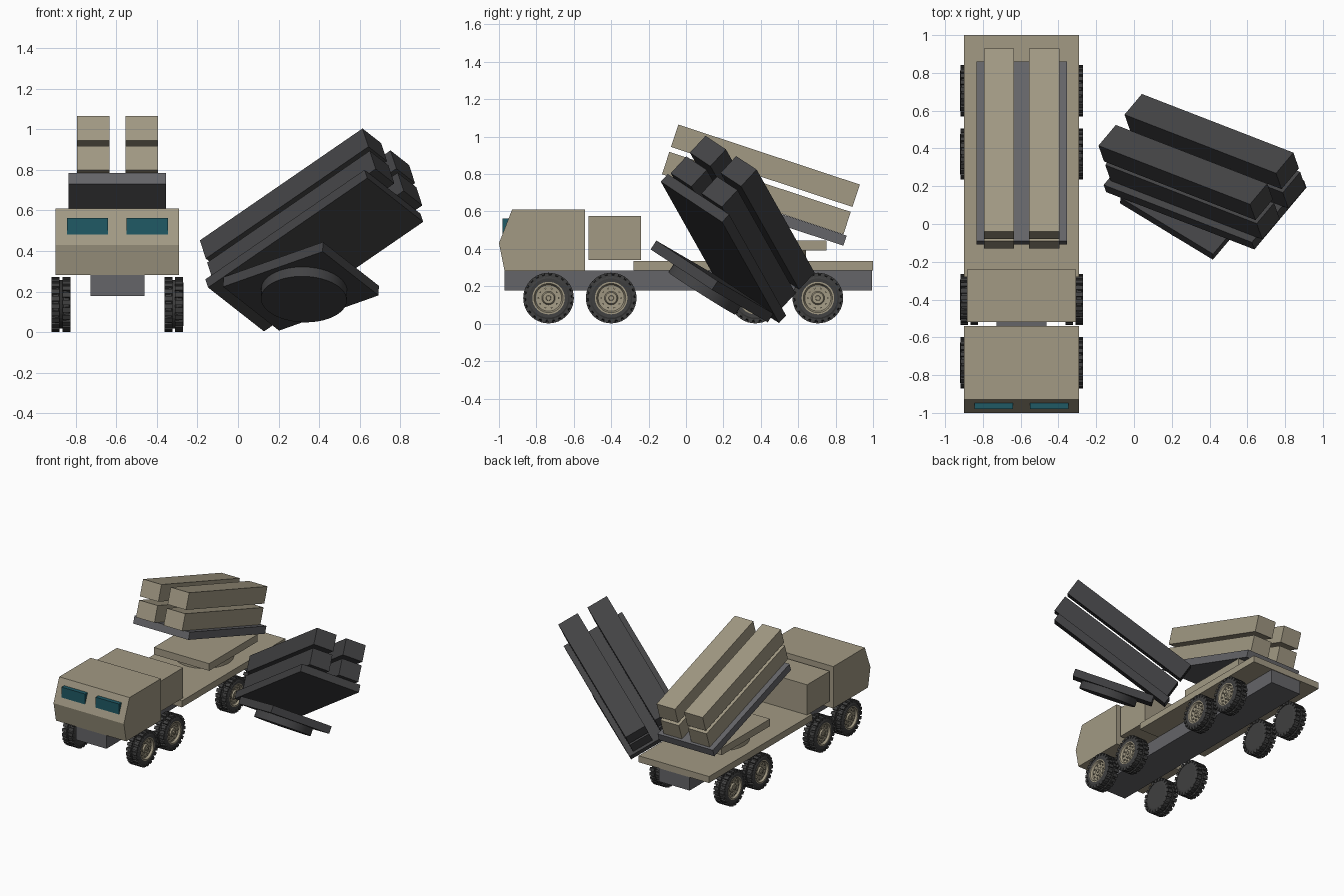
import bpy, bmesh, math
from mathutils import Matrix, Vector

cube = bpy.data.objects.get("Cube")
if cube:
    bpy.data.objects.remove(cube, do_unlink=True)

CX = -0.595                      # truck centre line
TILT = math.radians(18.3)        # launcher elevation


def material(name, rgb):
    m = bpy.data.materials.new(name)
    m.use_nodes = True
    m.diffuse_color = (*rgb, 1)
    bsdf = next(n for n in m.node_tree.nodes if n.type == 'BSDF_PRINCIPLED')
    bsdf.inputs["Base Color"].default_value = (*rgb, 1)
    bsdf.inputs["Roughness"].default_value = 0.8
    return m


TAN = material("desert tan", (0.36, 0.32, 0.23))
GREY = material("chassis grey", (0.13, 0.13, 0.14))
DARK = material("dark launcher grey", (0.055, 0.055, 0.058))
RUBBER = material("tyre rubber", (0.05, 0.05, 0.05))
GLASS = material("teal glass", (0.014, 0.1, 0.13))


def finish(name, bm, mat, matrix=None, smooth=False):
    bmesh.ops.recalc_face_normals(bm, faces=bm.faces)
    me = bpy.data.meshes.new(name)
    bm.to_mesh(me)
    bm.free()
    me.materials.append(mat)
    ob = bpy.data.objects.new(name, me)
    bpy.context.scene.collection.objects.link(ob)
    if matrix is not None:
        ob.matrix_world = matrix
    if smooth:
        bpy.ops.object.select_all(action='DESELECT')
        bpy.context.view_layer.objects.active = ob
        ob.select_set(True)
        bpy.ops.object.shade_smooth_by_angle(angle=math.radians(35))
    return ob


def add_box(bm, lo, hi):
    lo, hi = Vector(lo), Vector(hi)
    size = hi - lo
    m = Matrix.Translation((lo + hi) / 2) @ Matrix.Diagonal((*size, 1))
    return bmesh.ops.create_cube(bm, size=1, matrix=m)["verts"]


def box(name, lo, hi, mat, matrix=None):
    bm = bmesh.new()
    add_box(bm, lo, hi)
    return finish(name, bm, mat, matrix)


def at(x, y, z):
    return Matrix.Translation((x, y, z))


truck = at(CX, 0, 0)

# Cab: side profile extruded across the width
bm = bmesh.new()
profile = [(-0.97, 0.282), (-1.0, 0.43), (-0.93, 0.61), (-0.54, 0.61), (-0.54, 0.282)]
face = bm.faces.new([bm.verts.new((-0.305, y, z)) for y, z in profile])
ext = bmesh.ops.extrude_face_region(bm, geom=[face])["geom"]
bmesh.ops.translate(bm, vec=(0.61, 0, 0), verts=[v for v in ext if isinstance(v, bmesh.types.BMVert)])
finish("cab", bm, TAN, truck)
for side, label in ((1, "left"), (-1, "right")):
    x = 0.1475 * side
    box(label + "_windscreen", (x - 0.102, -0.98, 0.48), (x + 0.102, -0.93, 0.563), GLASS, truck)

# Chassis, equipment box and bed
box("chassis", (-0.133, -0.97, 0.178), (0.133, 0.995, 0.285), GREY, truck)
box("equipment_box", (-0.288, -0.52, 0.34), (0.288, -0.24, 0.577), TAN, truck)
box("cargo_bed", (-0.305, -0.28, 0.285), (0.305, 1.0, 0.336), TAN, truck)


# Wheels: lathed about the x axis, outer face towards +x
def lathe(points, steps):
    bm = bmesh.new()
    vs = [bm.verts.new((x, 0, r)) for x, r in points]
    es = [bm.edges.new(p) for p in zip(vs, vs[1:])]
    bmesh.ops.spin(bm, geom=vs + es, cent=(0, 0, 0), axis=(1, 0, 0),
                   angle=math.tau, steps=steps, use_merge=True)
    bmesh.ops.remove_doubles(bm, verts=bm.verts, dist=1e-5)
    return bm


def wheel(label, matrix):
    bm = lathe([(-0.046, 0), (-0.046, 0.1), (-0.04, 0.122), (-0.012, 0.127), (-0.006, 0.12),
                (0.006, 0.12), (0.012, 0.127), (0.04, 0.122), (0.048, 0.105),
                (0.046, 0.087), (0.02, 0.084)], 32)
    # Two staggered rows of tread blocks
    blocks = 22
    for row in (-1, 1):
        for i in range(blocks):
            turn = Matrix.Rotation(math.tau * (i + 0.25 * row) / blocks, 4, 'X')
            lo, hi = sorted((0.007 * row, 0.046 * row))
            vs = add_box(bm, (lo, -0.012, 0.112), (hi, 0.012, 0.135))
            bmesh.ops.transform(bm, matrix=turn, verts=vs)
    finish(label + "_tyre", bm, RUBBER, matrix)
    # Dished hub with a cap and a ring of bolts
    bm = lathe([(0.02, 0.087), (0.046, 0.087), (0.046, 0.078), (0.03, 0.07), (0.027, 0.036),
                (0.038, 0.03), (0.038, 0.014), (0.045, 0.012), (0.045, 0)], 32)
    for i in range(10):
        a = math.tau * i / 10
        m = at(0.03, 0.055 * math.cos(a), 0.055 * math.sin(a)) @ Matrix.Rotation(math.pi / 2, 4, 'Y')
        bmesh.ops.create_cone(bm, cap_ends=True, segments=6, radius1=0.006, radius2=0.006,
                              depth=0.014, matrix=m)
    finish(label + "_hub", bm, TAN, matrix, smooth=True)


for n, y in enumerate((-0.735, -0.4, 0.37, 0.705), 1):
    for side, label in ((1, "left"), (-1, "right")):
        place = at(CX + 0.278 * side, y, 0.137)
        if side < 0:
            place = place @ Matrix.Rotation(math.pi, 4, 'Z')
        wheel(f"{label}_wheel_{n}", place)


# Launcher frame: origin on the tray's raised top edge, -y forward along the tubes
mounted = at(CX, -0.09, 0.785) @ Matrix.Rotation(-TILT, 4, 'X')


def launcher(prefix, matrix, tube_mat, tray_mat):
    box(prefix + "_tray", (-0.24, 0, -0.057), (0.24, 1.0, 0), tray_mat, matrix)
    for side, label in ((1, "left"), (-1, "right")):
        x = 0.12 * side
        for level, z in (("lower", 0.001), ("upper", 0.155)):
            box(f"{prefix}_{level}_{label}_tube", (x - 0.08, -0.041, z),
                (x + 0.08, 0.981, z + 0.126), tube_mat, matrix)
    # Level turntable below the tilted tray
    level = matrix @ mounted.inverted() @ truck
    box(prefix + "_turntable_plate", (-0.24, 0.15, 0.39), (0.24, 0.75, 0.446), tube_mat, level)
    bm = bmesh.new()
    bmesh.ops.create_cone(bm, cap_ends=True, segments=48, radius1=0.212, radius2=0.212,
                          depth=0.056, matrix=at(0, 0.43, 0.363))
    finish(prefix + "_turntable_ring", bm, tube_mat, level, smooth=True)


launcher("mounted", mounted, TAN, GREY)

# Detached dark launcher, turned freely beside the truck
ahead = Vector((0.785, -0.304, 0.54)).normalized()
up = ahead.cross(Vector((0.565, 0.685, -0.455))).normalized()
across = up.cross(ahead)
turn = Matrix((across, -ahead, up)).transposed().to_4x4()
launcher("detached", at(0.762, 0.067, 0.692) @ turn, DARK, DARK)
